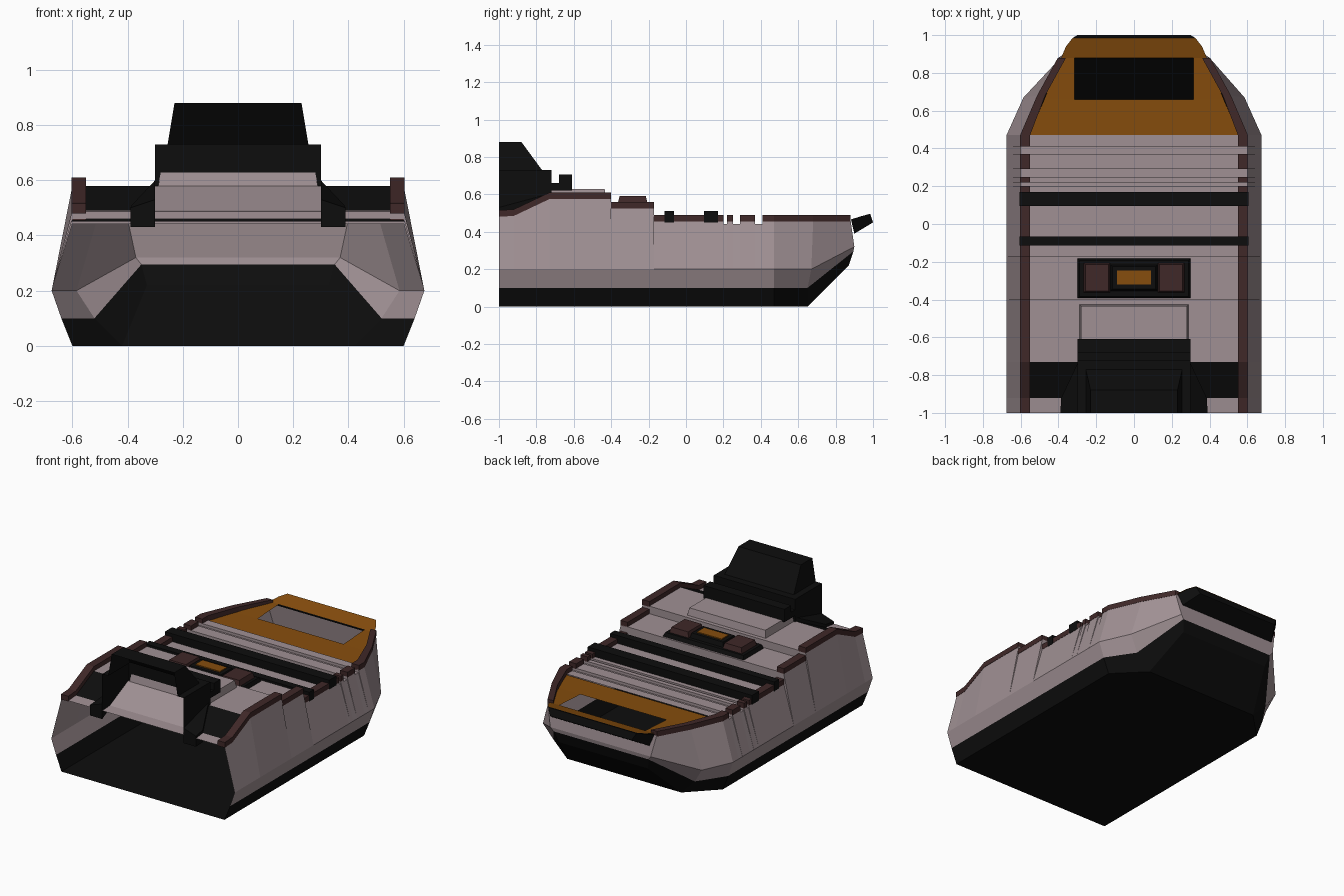
import bpy, bmesh

if "Cube" in bpy.data.objects:
    bpy.data.objects.remove(bpy.data.objects["Cube"])


def material(name, r, g, b):
    m = bpy.data.materials.new(name)
    m.diffuse_color = (r, g, b, 1)
    m.use_nodes = True
    m.node_tree.nodes["Principled BSDF"].inputs["Base Color"].default_value = m.diffuse_color
    return m


GREY = material("warm_grey", .35, .28, .295)
BLACK = material("black", .004, .004, .004)
ORANGE = material("burnt_orange", .24, .075, .004)
BROWN = material("dark_brown", .05, .021, .021)


def build(name, verts, faces, mats, ids=None):
    me = bpy.data.meshes.new(name)
    me.from_pydata(verts, [], faces)
    for m in mats:
        me.materials.append(m)
    if ids:
        for p, i in zip(me.polygons, ids):
            p.material_index = i
    bm = bmesh.new()
    bm.from_mesh(me)
    bmesh.ops.recalc_face_normals(bm, faces=bm.faces)
    bm.to_mesh(me)
    bm.free()
    ob = bpy.data.objects.new(name, me)
    bpy.context.collection.objects.link(ob)
    return ob


def prism(name, profile, hw, mat):
    """Side profile (y, z) extruded across x; hw gives half-width per point or one value."""
    n = len(profile)
    w = hw if isinstance(hw, list) else [hw] * n
    v = [(-a, y, z) for a, (y, z) in zip(w, profile)] + [(a, y, z) for a, (y, z) in zip(w, profile)]
    f = [tuple(range(n)), tuple(range(2 * n - 1, n - 1, -1))]
    f += [(i, (i + 1) % n, n + (i + 1) % n, n + i) for i in range(n)]
    return build(name, v, f, [mat])


def block(name, x0, x1, y0, y1, z0, z1, mat, inset=0):
    """Box whose top may be drawn in to make sloped sides."""
    v = [(x0, y0, z0), (x1, y0, z0), (x1, y1, z0), (x0, y1, z0)]
    i = inset
    v += [(x0 + i, y0 + i, z1), (x1 - i, y0 + i, z1), (x1 - i, y1 - i, z1), (x0 + i, y1 - i, z1)]
    f = [(3, 2, 1, 0), (4, 5, 6, 7)] + [(k, (k + 1) % 4, 4 + (k + 1) % 4, 4 + k) for k in range(4)]
    return build(name, v, f, [mat])


# Stepped deck line, with three cross grooves
LINE = [(-1, .485), (-.92, .49), (-.73, .58), (-.4, .58), (-.4, .53), (-.17, .53), (-.17, .46)]
for a, b in ((.2, .22), (.25, .29), (.37, .41)):
    LINE += [(a, .46), (a, .442), (b, .442), (b, .46)]
LINE.append((.47, .46))

# Hull shell, open at the front end
stations = [[(.6, y, 0), (.64, y, .1), (.675, y, .2), (.6, y, z)] for y, z in LINE]
stations.append([(.42, .65, 0), (.52, .65, .1), (.585, .67, .2), (.51, .68, .46)])
stations.append([(.33, .87, .22), (.35, .895, .295), (.37, .9, .32), (.4, .88, .46)])
verts, faces, ids = [], [], []
for s in stations:
    verts += [(-x, y, z) for x, y, z in reversed(s)] + s
for k in range(len(stations) - 1):
    for j in range(7):
        a = 8 * k + j
        faces.append((a, a + 1, a + 9, a + 8))
        ids.append(1 if 2 <= j <= 4 else 0)
e = 8 * (len(stations) - 1)
for j in range(3):
    faces.append((e + j, e + j + 1, e + 6 - j, e + 7 - j))
    ids.append(1 if j == 2 else 0)
build("hull", verts, faces, [GREY, BLACK], ids)

# Deck sheet, with black ramps beside the tower
cols = (-.6, -.3, .3, .6)
verts = [(x, y, z) for y, z in LINE for x in cols]
faces, ids = [], []
for k in range(len(LINE) - 1):
    for j in range(3):
        a = 4 * k + j
        faces.append((a, a + 1, a + 5, a + 4))
        ids.append(1 if k == 1 and j != 1 else 0)
build("deck", verts, faces, [GREY, BLACK], ids)

# Brown rim rails, broken at the steps and grooves
runs = [[(.6, y, z) for y, z in LINE[:4]],
        [(.6, -.4, .53), (.6, -.17, .53)],
        [(.6, -.17, .46), (.6, .2, .46)],
        [(.6, .22, .46), (.6, .25, .46)],
        [(.6, .29, .46), (.6, .37, .46)],
        [(.6, .41, .46), (.6, .47, .46), (.51, .68, .46), (.4, .88, .46)]]
for side, tag in ((-1, "left"), (1, "right")):
    verts, faces = [], []
    for run in runs:
        b = len(verts)
        for x, y, z in run:
            w = .05 if y < .6 else .04
            verts += [(side * (x + .003), y, z - .005), (side * (x + .003), y, z + .03),
                      (side * (x - w), y, z + .03), (side * (x - w), y, z - .005)]
        for k in range(len(run) - 1):
            for j in range(4):
                a, c = b + 4 * k, (j + 1) % 4
                faces.append((a + j, a + c, a + 4 + c, a + 4 + j))
        last = b + 4 * (len(run) - 1)
        faces += [(b + 3, b + 2, b + 1, b), (last, last + 1, last + 2, last + 3)]
    build("rim_rail_" + tag, verts, faces, [BROWN])

# Orange bow plate with a rectangular opening
rows = [(.47, .455, .555), (.66, .46, .475), (.88, .472, .385), (.94, .488, .36), (.985, .5, .325)]
verts = [(x, y, z) for y, z, w in rows for x in (-w, -.316, .316, w)]
faces = [(4 * k + j, 4 * k + j + 1, 4 * k + j + 5, 4 * k + j + 4)
         for k in range(4) for j in range(3) if (k, j) != (1, 1)]
build("bow_plate", verts, faces, [ORANGE])

# Black lip beneath the plate's end
prism("bow_lip", [(.882, .466), (.94, .484), (.985, .496), (1, .45), (.9, .39)],
      [.385, .36, .325, .3, .36], BLACK)

# Black cross bars
block("cross_bar_narrow", -.605, .605, -.115, -.065, .45, .512, BLACK)
block("cross_bar_wide", -.605, .605, .095, .17, .45, .512, BLACK)

# Middle panel
block("panel_base", -.3, .3, -.395, -.18, .525, .555, BLACK, .012)
block("panel_block_left", -.268, -.125, -.365, -.205, .55, .59, BROWN, .01)
block("panel_block_right", .125, .268, -.365, -.205, .55, .59, BROWN, .01)
block("panel_centre", -.125, .125, -.355, -.215, .55, .585, BLACK, .01)
block("panel_light", -.09, .09, -.32, -.245, .58, .592, ORANGE)

# Raised grey slab behind the tower
block("deck_slab", -.29, .29, -.73, -.425, .575, .628, GREY, .01)

# Tower, a hollow shell open at the front end
prof = [(-1, .88, .23), (-.88, .88, .23), (-.77, .73, .255), (-1, .73, .255)]
verts = [(s * w, y, z) for y, z, w in prof for s in (-1, 1)]
build("tower_top", verts, [(0, 1, 3, 2), (2, 3, 5, 4), (0, 2, 4, 6), (1, 7, 5, 3)], [BLACK])
verts = []
for s in (-1, 1):
    verts += [(s * .255, -1, .73), (s * .255, -.77, .73), (s * .3, -1, .73), (s * .3, -.72, .73),
              (s * .3, -1, .485), (s * .3, -.92, .49), (s * .3, -.72, .58)]
faces = [(0, 1, 3, 2), (2, 3, 6, 5, 4), (7, 9, 10, 8), (9, 11, 12, 13, 10),
         (1, 8, 10, 3), (3, 10, 13, 6)]
build("tower_base", verts, faces, [BLACK])
prism("tower_ledge", [(-.72, .62), (-.72, .66), (-.68, .66), (-.68, .705), (-.61, .705), (-.61, .62)],
      .298, BLACK)

# Flared feet beside the tower
for side, tag in ((-1, "left"), (1, "right")):
    pts = [(.3, -1), (.39, -1), (.385, -.92), (.3, -.74)]
    top = [.53, .5, .51, .6]
    verts = [(side * x, y, .43 if y < -.9 else .56) for x, y in pts]
    verts += [(side * x, y, z) for (x, y), z in zip(pts, top)]
    faces = [(0, 1, 2, 3), (4, 5, 6, 7)] + [(k, (k + 1) % 4, 4 + (k + 1) % 4, 4 + k) for k in range(4)]
    build("tower_foot_" + tag, verts, faces, [BLACK])
